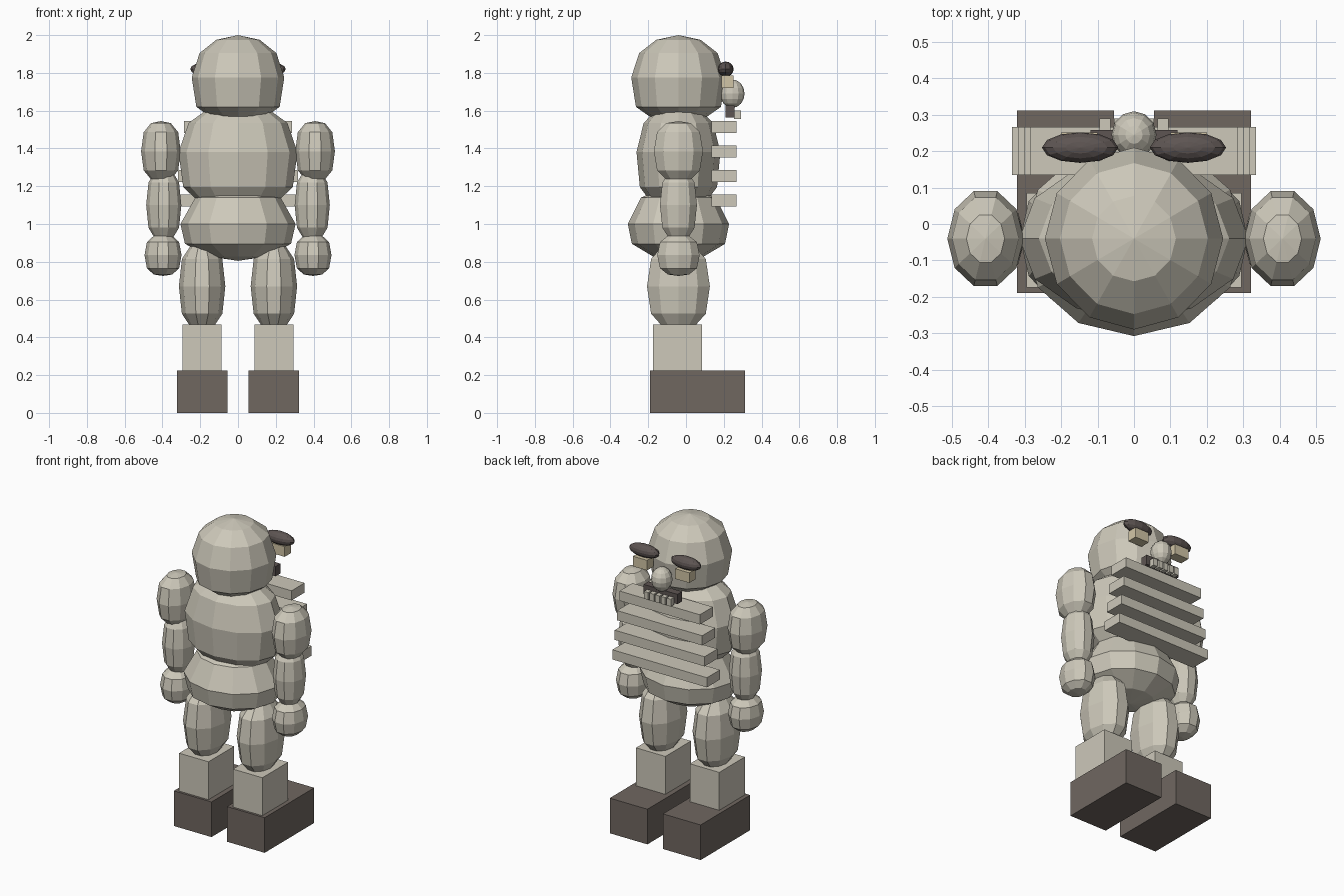
import bpy, bmesh
from math import sin, cos, tau

cube = bpy.data.objects.get("Cube")
if cube:
    bpy.data.objects.remove(cube, do_unlink=True)


def material(name, rgb):
    m = bpy.data.materials.new(name)
    m.use_nodes = True
    m.diffuse_color = (*rgb, 1)
    m.node_tree.nodes["Principled BSDF"].inputs["Base Color"].default_value = (*rgb, 1)
    return m


STONE = material("pale_stone", (0.61, 0.58, 0.49))
BOOT = material("boot_brown", (0.16, 0.135, 0.118))
BROW = material("dark_brow", (0.11, 0.09, 0.085))
EYE = material("cream_eye", (0.64, 0.56, 0.38))


def finish(name, bm, mat):
    bmesh.ops.recalc_face_normals(bm, faces=bm.faces[:])
    mesh = bpy.data.meshes.new(name)
    bm.to_mesh(mesh)
    bm.free()
    mesh.materials.append(mat)
    ob = bpy.data.objects.new(name, mesh)
    bpy.context.collection.objects.link(ob)
    return ob


def box(name, x, y, z, mat):
    """Box from (low, high) ranges."""
    bm = bmesh.new()
    bmesh.ops.create_cube(bm, size=1)
    for v in bm.verts:
        v.co = [r[0] if c < 0 else r[1] for c, r in zip(v.co, (x, y, z))]
    return finish(name, bm, mat)


def lathe(name, centre, radii, profile, mat, sides=12):
    """Oval lathe; profile is (radius share, height), poles at both ends."""
    bm = bmesh.new()
    rings = []
    for r, z in profile[1:-1]:
        rings.append([bm.verts.new((centre[0] + radii[0] * r * cos(tau * i / sides),
                                    centre[1] + radii[1] * r * sin(tau * i / sides), z))
                      for i in range(sides)])
    low = bm.verts.new((*centre, profile[0][1]))
    high = bm.verts.new((*centre, profile[-1][1]))
    for i in range(sides):
        j = (i + 1) % sides
        bm.faces.new((low, rings[0][j], rings[0][i]))
        bm.faces.new((high, rings[-1][i], rings[-1][j]))
        for a, b in zip(rings, rings[1:]):
            bm.faces.new((a[i], a[j], b[j], b[i]))
    return finish(name, bm, mat)


BARREL = [(0, -1), (0.5, -0.93), (0.87, -0.63), (1, 0), (0.87, 0.63), (0.5, 0.93), (0, 1)]


def barrel(name, x, radii, z, rz, sides=10):
    return lathe(name, (x, -0.04), radii, [(r, z + h * rz) for r, h in BARREL], STONE, sides)


def ball(name, centre, radii, mat):
    bm = bmesh.new()
    bmesh.ops.create_uvsphere(bm, u_segments=12, v_segments=8, radius=1)
    for v in bm.verts:
        v.co = [c + r * k for c, r, k in zip(centre, radii, v.co)]
    return finish(name, bm, mat)


# Head, torso and pelvis
lathe("head", (0, -0.04), (0.245, 0.25),
      [(0, 1.535), (0.5, 1.55), (0.9, 1.62), (1, 1.776), (0.83, 1.905), (0.47, 1.975), (0, 2)], STONE)
lathe("torso", (0, -0.04), (0.315, 0.222),
      [(0, 1.1), (0.7, 1.13), (0.92, 1.195), (1, 1.38), (0.83, 1.535), (0.5, 1.61), (0, 1.64)], STONE)
lathe("pelvis", (0, -0.04), (0.305, 0.268),
      [(0, 0.805), (0.5, 0.828), (0.92, 0.895), (1, 1.0), (0.74, 1.14), (0.4, 1.18), (0, 1.19)], STONE)

# Limbs
for side, s in (("left", 1), ("right", -1)):
    barrel(side + "_upper_arm", s * 0.408, (0.105, 0.137), 1.385, 0.16)
    barrel(side + "_forearm", s * 0.393, (0.093, 0.103), 1.1, 0.19)
    barrel(side + "_hand", s * 0.397, (0.098, 0.118), 0.835, 0.11)
    barrel(side + "_thigh", s * 0.19, (0.123, 0.175), 0.67, 0.23)
    box(side + "_shin", sorted((s * 0.087, s * 0.295)), (-0.175, 0.085), (0.225, 0.468), STONE)
    box(side + "_boot", sorted((s * 0.055, s * 0.322)), (-0.19, 0.312), (0, 0.225), BOOT)
    # Eye with heavy brow
    box(side + "_eye", sorted((s * 0.1, s * 0.2)), (0.187, 0.252), (1.72, 1.785), EYE)
    ball(side + "_brow", (s * 0.148, 0.21, 1.82), (0.105, 0.042, 0.04), BROW)

# Rib slats, wider toward the waist
for i in range(4):
    w = 0.285 + 0.0167 * i
    z = 1.545 - 0.13 * i
    box(f"rib_slat_{i + 1}", (-w, w), (0.135, 0.267), (z - 0.062, z), STONE)

# Nose, mouth and teeth
ball("nose", (0, 0.245, 1.69), (0.062, 0.065, 0.075), STONE)
box("mouth", (-0.12, 0.12), (0.21, 0.258), (1.565, 1.628), BROW)
for i in range(5):
    x = (i - 2) * 0.04
    box(f"tooth_{i + 1}", (x - 0.015, x + 0.015), (0.255, 0.29), (1.555, 1.602), STONE)
